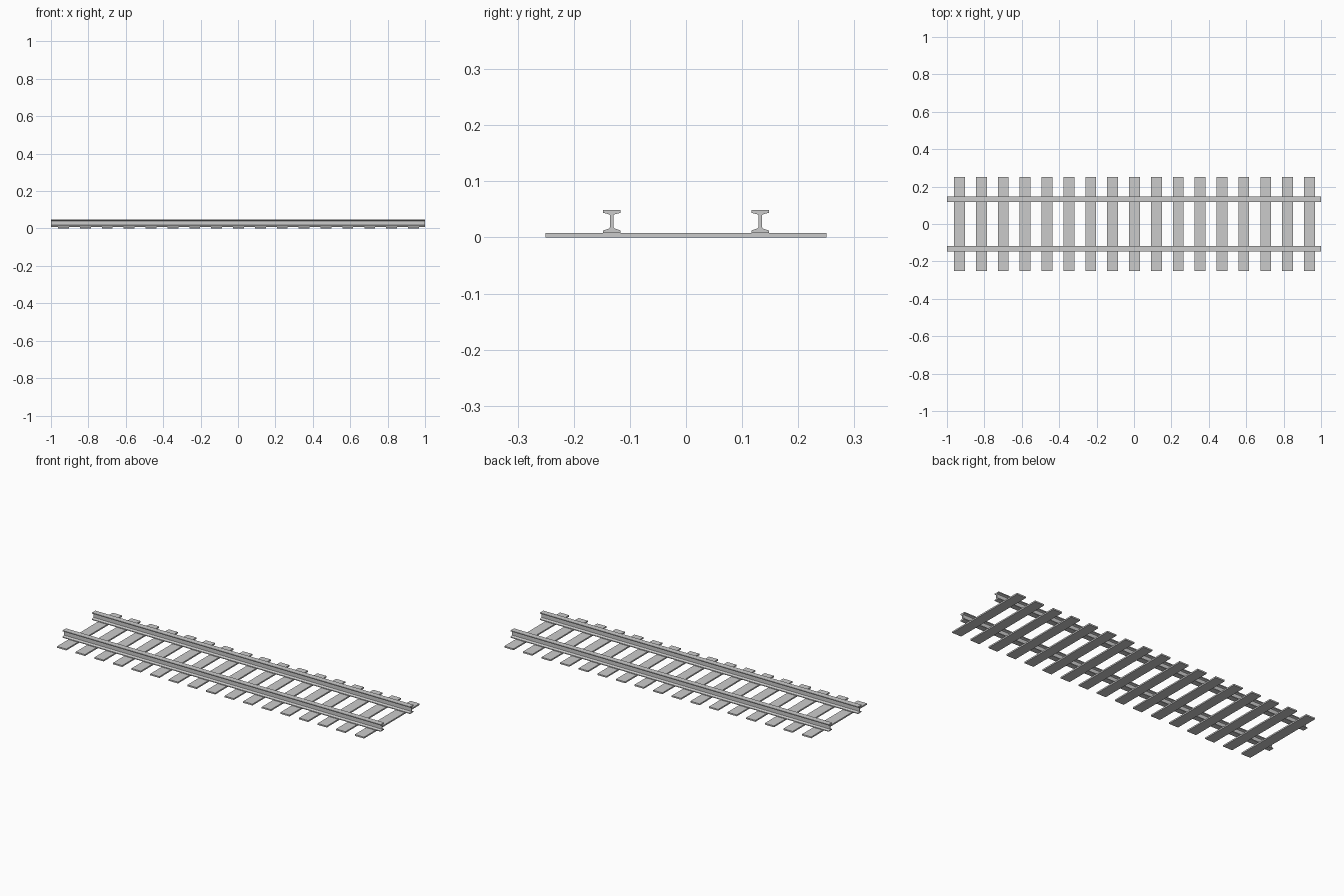
import bpy, bmesh

if "Cube" in bpy.data.objects:
    bpy.data.objects.remove(bpy.data.objects["Cube"])

RAIL_Y = 0.132
SLEEPERS = 17
FIRST_X, LAST_X = -0.933, 0.938


def make_object(name, bm):
    bmesh.ops.recalc_face_normals(bm, faces=bm.faces)
    mesh = bpy.data.meshes.new(name)
    bm.to_mesh(mesh)
    bm.free()
    obj = bpy.data.objects.new(name, mesh)
    bpy.context.collection.objects.link(obj)
    return obj


def extrude_along_x(name, profile, x0, x1, y=0.0):
    bm = bmesh.new()
    face = bm.faces.new([bm.verts.new((x0, y + py, pz)) for py, pz in profile])
    ext = bmesh.ops.extrude_face_region(bm, geom=[face])
    verts = [g for g in ext["geom"] if isinstance(g, bmesh.types.BMVert)]
    bmesh.ops.translate(bm, verts=verts, vec=(x1 - x0, 0, 0))
    return make_object(name, bm)


# Sleepers: thin flat planks across the track
plank = [(-0.25, 0), (0.25, 0), (0.25, 0.008), (-0.25, 0.008)]
for i in range(SLEEPERS):
    x = FIRST_X + (LAST_X - FIRST_X) * i / (SLEEPERS - 1)
    extrude_along_x(f"sleeper_{i + 1:02d}", plank, x - 0.029, x + 0.029)

# Rails: I-shaped section, half profile mirrored (foot, web, head)
half = [(0.0155, 0.008), (0.0155, 0.0125), (0.006, 0.0155), (0.0032, 0.018),
        (0.0032, 0.040), (0.006, 0.0415), (0.0155, 0.0440), (0.0155, 0.049)]
section = half + [(-y, z) for y, z in reversed(half)]
for side, y in (("front", -RAIL_Y), ("back", RAIL_Y)):
    extrude_along_x(f"{side}_rail", section, -1.0, 1.0, y)
